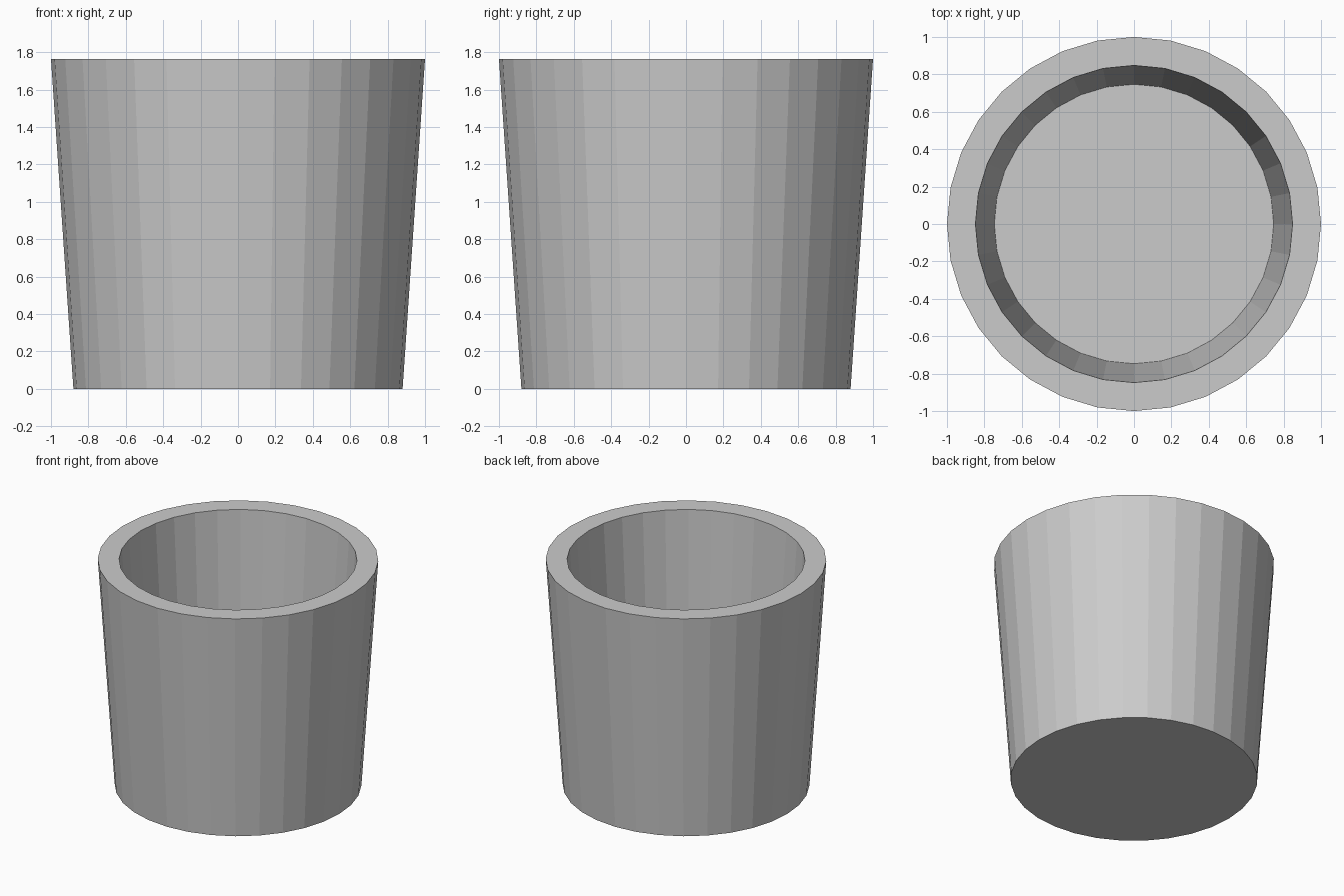
import bpy, bmesh
from math import cos, sin, tau

if "Cube" in bpy.data.objects:
    bpy.data.objects.remove(bpy.data.objects["Cube"])

SIDES = 32
# (radius, height): outer base, outer rim, inner rim, inner floor
PROFILE = [(0.88, 0.0), (1.0, 1.765), (0.848, 1.765), (0.747, 0.27)]

bm = bmesh.new()
rings = [[bm.verts.new((r * cos(tau * i / SIDES), r * sin(tau * i / SIDES), z))
          for i in range(SIDES)] for r, z in PROFILE]

# Outer wall, flat rim and inner wall
for a, b in zip(rings, rings[1:]):
    for i in range(SIDES):
        j = (i + 1) % SIDES
        bm.faces.new((a[i], a[j], b[j], b[i]))

# Underside and inner floor
bm.faces.new(rings[0][::-1])
bm.faces.new(rings[-1])
bmesh.ops.recalc_face_normals(bm, faces=bm.faces)

mesh = bpy.data.meshes.new("tapered_pot")
bm.to_mesh(mesh)
bm.free()
bpy.context.collection.objects.link(bpy.data.objects.new("tapered_pot", mesh))
